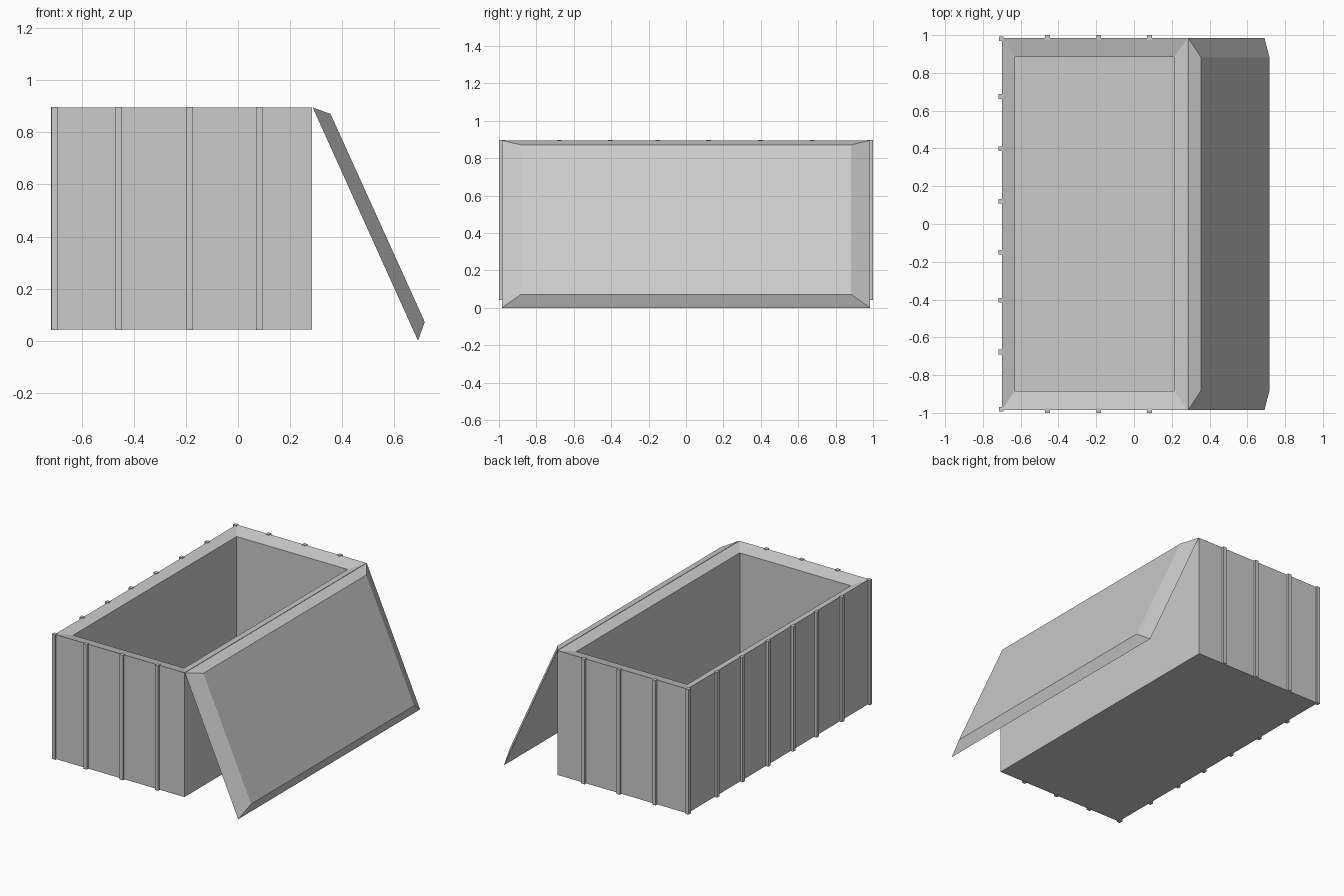
import bpy, bmesh

if "Cube" in bpy.data.objects:
    bpy.data.objects.remove(bpy.data.objects["Cube"])

X0, X1, Y, Z0, Z1 = -0.70, 0.284, 0.985, 0.043, 0.895


def make_object(name, bm):
    bmesh.ops.recalc_face_normals(bm, faces=bm.faces[:])
    mesh = bpy.data.meshes.new(name)
    bm.to_mesh(mesh)
    bm.free()
    obj = bpy.data.objects.new(name, mesh)
    bpy.context.collection.objects.link(obj)
    return obj


def loft(name, rings):
    """Join quad rings in order and cap both ends."""
    bm = bmesh.new()
    loops = [[bm.verts.new(p) for p in ring] for ring in rings]
    for a, b in zip(loops, loops[1:]):
        for i in range(4):
            j = (i + 1) % 4
            bm.faces.new((a[i], a[j], b[j], b[i]))
    bm.faces.new(loops[0])
    bm.faces.new(loops[-1])
    return make_object(name, bm)


def rect(x0, x1, y, z):
    return [(x0, -y, z), (x1, -y, z), (x1, y, z), (x0, y, z)]


def panel(top, bottom, y):
    """Tilted rectangle between two (x, z) edges."""
    return [(top[0], -y, top[1]), (bottom[0], -y, bottom[1]),
            (bottom[0], y, bottom[1]), (top[0], y, top[1])]


# Open box with a rim sloping inwards to a deep cavity
loft("box", [rect(X0, X1, Y, Z0), rect(X0, X1, Y, Z1),
             rect(X0 + 0.07, X1 - 0.072, Y - 0.1, Z1 - 0.025),
             rect(X0 + 0.07, X1 - 0.072, Y - 0.1, Z0 + 0.03)])

# Open lid hanging from the top edge, with bevelled outer face
loft("lid", [panel((0.287, 0.895), (0.691, 0.0), Y),
             panel((0.355, 0.871), (0.717, 0.072), Y - 0.103)])


# Thin upright battens on the outside walls
def batten(name, x, y, size=0.025):
    bm = bmesh.new()
    bmesh.ops.create_cube(bm, size=1)
    h = Z1 - Z0 + 0.004
    bmesh.ops.scale(bm, verts=bm.verts, vec=(size, size, h))
    bmesh.ops.translate(bm, verts=bm.verts, vec=(x, y, (Z0 + Z1) / 2))
    return make_object(name, bm)


for side, label in ((-1, "front"), (1, "back")):
    batten(label + "_corner_batten", X0 - 0.003, side * 0.981)
    for x in (-0.458, -0.186, 0.082):
        batten(label + "_batten", x, side * 0.9875)

for y in (-0.678, -0.404, -0.15, 0.12, 0.398, 0.675):
    batten("left_batten", -0.705, y)
